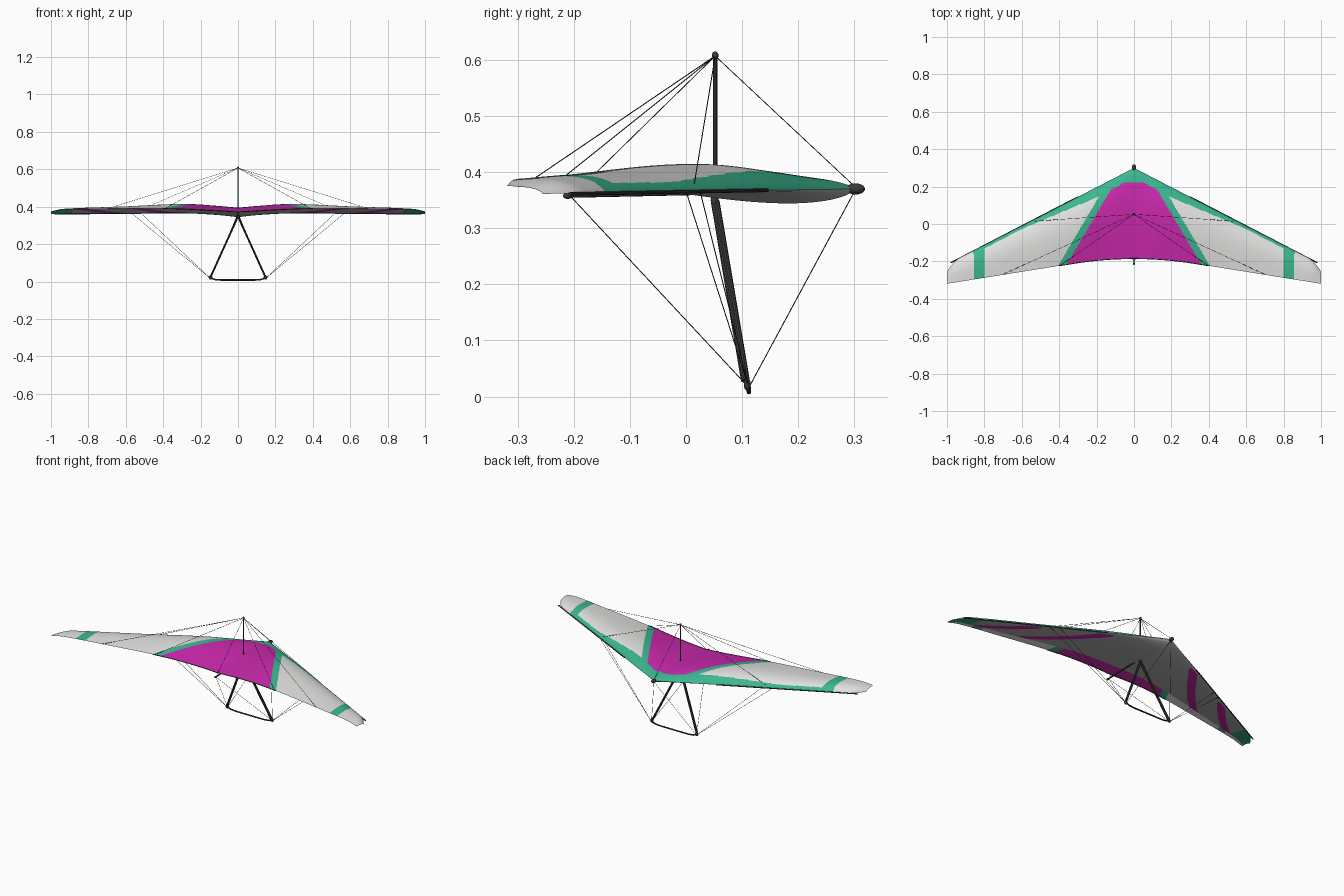
import bpy, bmesh, math
from mathutils import Vector

if "Cube" in bpy.data.objects:
    bpy.data.objects.remove(bpy.data.objects["Cube"])

def material(name, r, g, b):
    m = bpy.data.materials.new(name)
    m.diffuse_color = (r, g, b, 1)
    m.use_nodes = True
    m.node_tree.nodes["Principled BSDF"].inputs["Base Color"].default_value = m.diffuse_color
    return m

WHITE = material("sail white", .76, .76, .75)
GREEN = material("sail green", .045, .47, .28)
PINK = material("sail magenta", .60, .022, .42)
GREY = material("lower sail grey", .47, .47, .47)
DARK = material("frame dark", .042, .042, .042)

def interp(keys, x):
    """Smooth curve through (x, value) keys."""
    n = len(keys)
    i = max(0, min(n - 2, sum(1 for k in keys if k[0] <= x) - 1))
    slope = lambda a: ((keys[min(a + 1, n - 1)][1] - keys[max(a - 1, 0)][1]) /
                       (keys[min(a + 1, n - 1)][0] - keys[max(a - 1, 0)][0]))
    (x0, p0), (x1, p1) = keys[i], keys[i + 1]
    d = x1 - x0
    t = max(0, min(1, (x - x0) / d))
    return ((2*t**3 - 3*t*t + 1) * p0 + (t**3 - 2*t*t + t) * d * slope(i)
            + (3*t*t - 2*t**3) * p1 + (t**3 - t*t) * d * slope(i + 1))

# Wing shape: plan outline, edge heights, camber and belly along the half span
def lead_y(x):
    return .3 - .516 * x - 8 * max(0, x - .93) ** 2

def trail_y(x):
    return -.185 - .25 * x * x if x < .3 else -.2075 - .16 * (x - .3)

def lead_z(x):
    return .37 - .008 * x

TRAIL_Z = [(0, .372), (.35, .389), (.7, .389), (.93, .386), (1, .375)]
CAMBER = [(0, .024), (.12, .033), (.28, .040), (.6, .027), (.95, .015), (1, .006)]
BELLY = [(0, .028), (.12, .017), (.3, .008), (.6, .005), (1, .002)]
SPLIT = .85          # chord fraction where the lower skin ends

def top_point(x, v):
    a = abs(x)
    z = lead_z(a) * (1 - v) + interp(TRAIL_Z, a) * v
    z += interp(CAMBER, a) * math.sin(math.pi * v ** .63)
    return Vector((x, lead_y(a) * (1 - v) + trail_y(a) * v, z))

def under_point(x, t):
    a, v = abs(x), t * SPLIT
    p = top_point(x, v)
    end = top_point(x, SPLIT).z - .0015
    z = lead_z(a) * (1 - t) + end * t - interp(BELLY, a) * math.sin(math.pi * t ** .6)
    w = max(0, (a - .95) / .05)                   # skins meet at the tip
    return Vector((x, p.y, z * (1 - w) + (p.z - .0008) * w))

# Panel colour rules (0 white or grey, 1 green, 2 magenta)
def top_colour(c):
    x, y = abs(c.x), c.y
    edge = .128 + .59 * (.176 - y)                # slanted side of the centre panel
    nose = .222 - max(0, x - .05) * .55           # front end of the centre panel
    if x < edge and y < nose:
        return 2
    band = max(.018, .057 * (1 - (x - .18) / .6)) # tapering leading edge band
    if x < edge + .042 or y > lead_y(x) - band and x < .86 or .80 < x < .856:
        return 1
    return 0

def under_colour(c):
    x, y = abs(c.x), c.y
    if x > .885:
        return 1
    inner = interp([(-.13, .29), (.105, .475), (.25, .62)], -y)
    outer = interp([(.05, .63), (.17, .74), (.29, .87)], -y)
    if y < lead_y(x) - .015 and (abs(x - inner) < .029 or abs(x - outer) < .028 and y < -.03):
        return 2
    return 0

def skin(name, point, colour, base, nx, nv, flip):
    bm = bmesh.new()
    rows = [[bm.verts.new(point(-1 + 2 * i / nx, j / nv)) for j in range(nv + 1)]
            for i in range(nx + 1)]
    for i in range(nx):
        for j in range(nv):
            q = [rows[i][j], rows[i][j + 1], rows[i + 1][j + 1], rows[i + 1][j]]
            f = bm.faces.new(q[::-1] if flip else q)
            f.material_index = colour(f.calc_center_median())
            f.smooth = True
    me = bpy.data.meshes.new(name)
    bm.to_mesh(me)
    bm.free()
    for m in (base, GREEN, PINK):
        me.materials.append(m)
    bpy.context.collection.objects.link(bpy.data.objects.new(name, me))

skin("upper_sail", top_point, top_colour, WHITE, 400, 80, False)
skin("lower_sail", under_point, under_colour, GREY, 400, 60, True)

# Frame helpers
def tubes(name, paths, r, sides=2):
    cu = bpy.data.curves.new(name, 'CURVE')
    cu.dimensions = '3D'
    cu.bevel_depth, cu.bevel_resolution, cu.use_fill_caps = r, sides, True
    for path in paths:
        s = cu.splines.new('POLY')
        s.points.add(len(path) - 1)
        for p, co in zip(s.points, path):
            p.co = (*co, 1)
    cu.materials.append(DARK)
    ob = bpy.data.objects.new(name, cu)
    bpy.context.collection.objects.link(ob)
    bpy.ops.object.select_all(action='DESELECT')
    ob.select_set(True)
    bpy.context.view_layer.objects.active = ob
    bpy.ops.object.convert(target='MESH')
    bpy.ops.object.shade_smooth_by_angle()

def ball(name, loc, size):
    bpy.ops.mesh.primitive_uv_sphere_add(segments=16, ring_count=10, radius=1, location=loc)
    ob = bpy.context.object
    ob.name, ob.scale = name, size
    ob.data.materials.append(DARK)
    bpy.ops.object.shade_smooth()

def both(*path):
    """A path and its mirror image."""
    return [[(s * x, y, z) for x, y, z in path] for s in (1, -1)]

# Keel, nose cap, king post, spars
tubes("keel", [[(0, -.215, .358), (0, .30, .369)]], .004)
ball("keel_end", (0, -.211, .358), (.006, .008, .006))
ball("nose_cap", (0, .302, .37), (.012, .017, .010))
tubes("king_post", [[(0, .052, .345), (0, .052, .607)]], .0037)
ball("king_post_cap", (0, .052, .608), (.006, .006, .007))
tubes("leading_spars", both((.3, lead_y(.3), lead_z(.3)), (.98, -.207, .361)), .0032)
tubes("trailing_hem", [[top_point(-.4 + .04 * i, 1) for i in range(21)]], .0022)

# Control frame: each down tube is a flattened pair
tubes("down_tubes", both((0, .049, .348), (.145, .103, .028))
      + both((0, .055, .348), (.145, .109, .028)), .0050, 3)
tubes("base_bar", [[(-.147, .111, .02), (-.125, .112, .011), (-.09, .112, .008),
                    (.09, .112, .008), (.125, .112, .011), (.147, .111, .02)]], .0042)
ball("frame_apex", (0, .051, .35), (.008, .007, .012))
for s, side in ((1, "right"), (-1, "left")):
    ball(side + "_frame_corner", (s * .147, .109, .022), (.010, .006, .012))

# Rigging wires
top = (0, .052, .607)
corner = (.147, .112, .016)
tubes("upper_wires", [[top, (0, .30, .375)], [top, (0, -.2, .36)]]
      + both(top, (.53, .015, .380)) + both(top, top_point(.70, .99))
      + both(top, top_point(.39, .99)), .0009, 1)
tubes("lower_wires", both(corner, (0, .30, .365)) + both(corner, (0, -.205, .356))
      + both(corner, (.57, .0, .366)) + both(corner, (.52, .025, .366)), .0009, 1)
